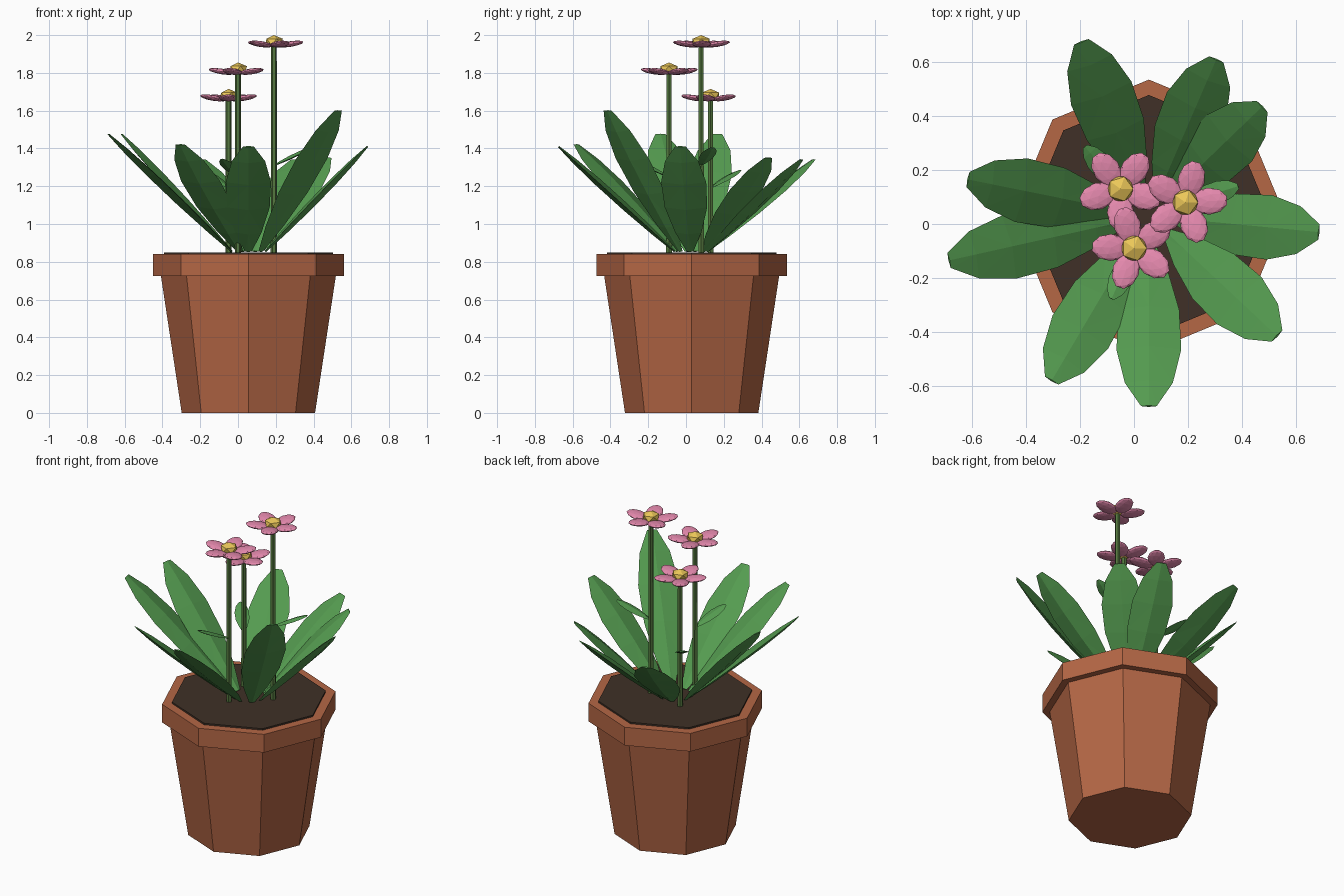
import bpy, bmesh
from math import cos, sin, pi, radians
from mathutils import Vector, Matrix

if "Cube" in bpy.data.objects:
    bpy.data.objects.remove(bpy.data.objects["Cube"])

CX, CY = 0.055, 0.03  # pot axis


def material(name, rgb):
    m = bpy.data.materials.new(name)
    m.diffuse_color = (*rgb, 1)
    m.use_nodes = True
    m.node_tree.nodes["Principled BSDF"].inputs["Base Color"].default_value = m.diffuse_color
    return m


TERRACOTTA = material("terracotta", (0.46, 0.135, 0.06))
SOIL = material("soil", (0.05, 0.03, 0.02))
LEAF = material("leaf_green", (0.09, 0.33, 0.08))
STEM = material("stem_green", (0.09, 0.19, 0.05))
PINK = material("petal_pink", (0.78, 0.25, 0.42))
YELLOW = material("flower_yellow", (0.83, 0.57, 0.10))


def finish(bm, name, mat):
    bmesh.ops.recalc_face_normals(bm, faces=bm.faces)
    me = bpy.data.meshes.new(name)
    bm.to_mesh(me)
    bm.free()
    me.materials.append(mat)
    ob = bpy.data.objects.new(name, me)
    bpy.context.collection.objects.link(ob)
    return ob


def loft(bm, rings):
    """Skin a list of equal-length closed rings and cap both ends."""
    vs = [[bm.verts.new(p) for p in r] for r in rings]
    n = len(vs[0])
    for a, b in zip(vs, vs[1:]):
        for i in range(n):
            j = (i + 1) % n
            bm.faces.new((a[i], a[j], b[j], b[i]))
    bm.faces.new(vs[0])
    bm.faces.new(vs[-1])


def lathe(name, profile, sides, mat, x, y):
    bm = bmesh.new()
    loft(bm, [[(x + r * cos(2 * pi * i / sides), y + r * sin(2 * pi * i / sides), z)
               for i in range(sides)] for r, z in profile])
    return finish(bm, name, mat)


def leaf(name, base, tip, width, thick):
    """Flat faceted blade, widest past the middle, with a blunt tip."""
    base, tip = Vector(base), Vector(tip)
    axis = tip - base
    side = axis.cross(Vector((0, 0, 1))).normalized()
    up = side.cross(axis).normalized()
    outline = [(0, .15, .25), (.18, .58, .7), (.42, .94, 1), (.66, 1, 1),
               (.86, .74, .7), (1, .24, .2)]
    bm = bmesh.new()
    loft(bm, [[base + axis * t + side * width * w, base + axis * t + up * thick * h,
               base + axis * t - side * width * w, base + axis * t - up * thick * h]
              for t, w, h in outline])
    bmesh.ops.triangulate(bm, faces=bm.faces)
    return finish(bm, name, LEAF)


# Octagonal pot with rim, and soil
lathe("pot", [(.353, 0), (.463, .725)], 8, TERRACOTTA, CX, CY)
lathe("pot_rim", [(.505, .725), (.505, .84)], 8, TERRACOTTA, CX, CY)
lathe("soil", [(.448, .80), (.448, .85)], 8, SOIL, CX, CY)

# Rosette of large leaves, given by their tips
tips = [(-.195, .675, 1.34), (.305, .61, 1.34), (.475, .435, 1.35), (.685, -.03, 1.41),
        (.53, -.415, 1.60), (.055, -.675, 1.41), (-.305, -.58, 1.42),
        (-.685, -.135, 1.475), (-.615, .165, 1.475)]
for k, tip in enumerate(tips):
    out = Vector((tip[0] - CX, tip[1] - CY, 0)).normalized()
    base = Vector((CX, CY, .855)) + out * .09
    leaf(f"leaf_{k + 1}", base, tip, .12, .02)

# Flowers: x, y, petal height, first petal angle, stem leaf angle
flowers = [(.19, .08, 1.945, 3, 17), (0, -.09, 1.80, 34, 246), (-.05, .13, 1.66, 54, 130)]
for k, (x, y, z, spin, yaw) in enumerate(flowers, 1):
    lathe(f"stem_{k}", [(.017, .82), (.015, z)], 6, STEM, x, y)

    # Small leaf growing from the stem
    d = Vector((cos(radians(yaw)), sin(radians(yaw)), 0))
    root = Vector((x, y, .85 + (z - .85) * .42))
    leaf(f"stem_leaf_{k}", root, root + d * .205 + Vector((0, 0, .095)), .042, .01)

    # Ring of five petals
    bm = bmesh.new()
    for i in range(5):
        m = (Matrix.Translation((x, y, z)) @ Matrix.Rotation(radians(spin + 72 * i), 4, 'Z')
             @ Matrix.Rotation(radians(-9), 4, 'Y') @ Matrix.Translation((.087, 0, -.006))
             @ Matrix.Diagonal((.072, .05, .015, 1)))
        bmesh.ops.create_icosphere(bm, subdivisions=2, radius=1, matrix=m)
    finish(bm, f"petals_{k}", PINK)

    # Flower centre
    bm = bmesh.new()
    bmesh.ops.create_icosphere(bm, subdivisions=1, radius=1, matrix=Matrix.Translation(
        (x, y, z + .02)) @ Matrix.Diagonal((.053, .053, .035, 1)))
    finish(bm, f"flower_centre_{k}", YELLOW)
